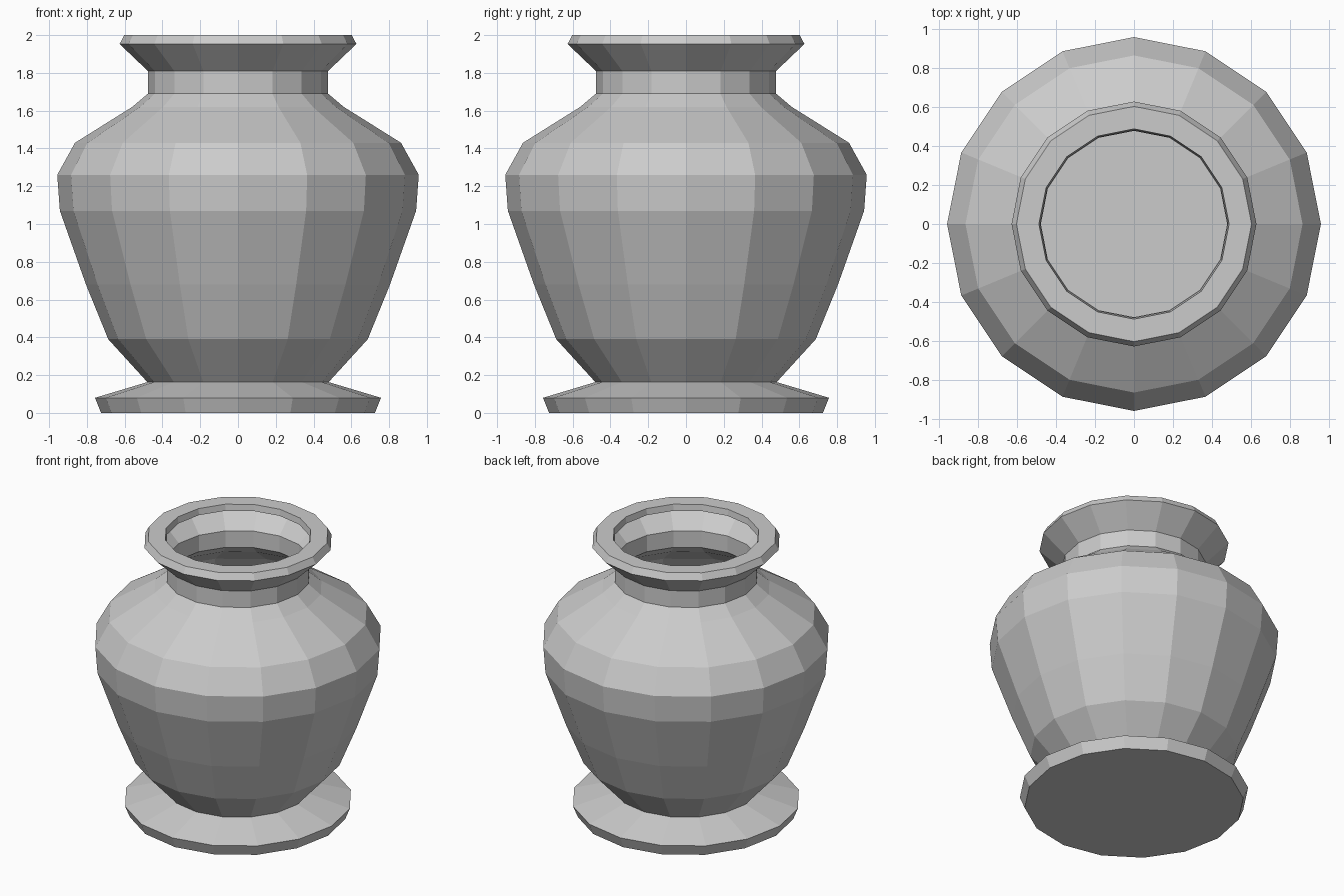
import bpy, bmesh, math

if "Cube" in bpy.data.objects:
    bpy.data.objects.remove(bpy.data.objects["Cube"])

SIDES = 16


def lathe(name, profile, cap_bottom=False):
    """Revolve (radius, height) points around z into a flat-shaded shell."""
    bm = bmesh.new()
    rings = []
    for r, z in profile:
        rings.append([bm.verts.new((r * math.cos(2 * math.pi * i / SIDES),
                                    r * math.sin(2 * math.pi * i / SIDES), z))
                      for i in range(SIDES)])
    for low, high in zip(rings, rings[1:]):
        for i in range(SIDES):
            j = (i + 1) % SIDES
            bm.faces.new((low[i], low[j], high[j], high[i]))
    if cap_bottom:
        bm.faces.new(rings[0][::-1])
    mesh = bpy.data.meshes.new(name)
    bm.to_mesh(mesh)
    bm.free()
    obj = bpy.data.objects.new(name, mesh)
    bpy.context.collection.objects.link(obj)
    return obj


# One continuous thin-walled pot, from foot to inner lip
foot = [(0.725, 0.0), (0.757, 0.08), (0.48, 0.163)]
belly = [(0.687, 0.39), (0.805, 0.68), (0.943, 1.07), (0.957, 1.26)]
shoulder = [(0.863, 1.43), (0.56, 1.62)]
neck = [(0.477, 1.69), (0.477, 1.81)]
lip = [(0.627, 1.953), (0.602, 2.0), (0.487, 2.0), (0.48, 1.955)]

lathe("pot", foot + belly + shoulder + neck + lip, cap_bottom=True)
